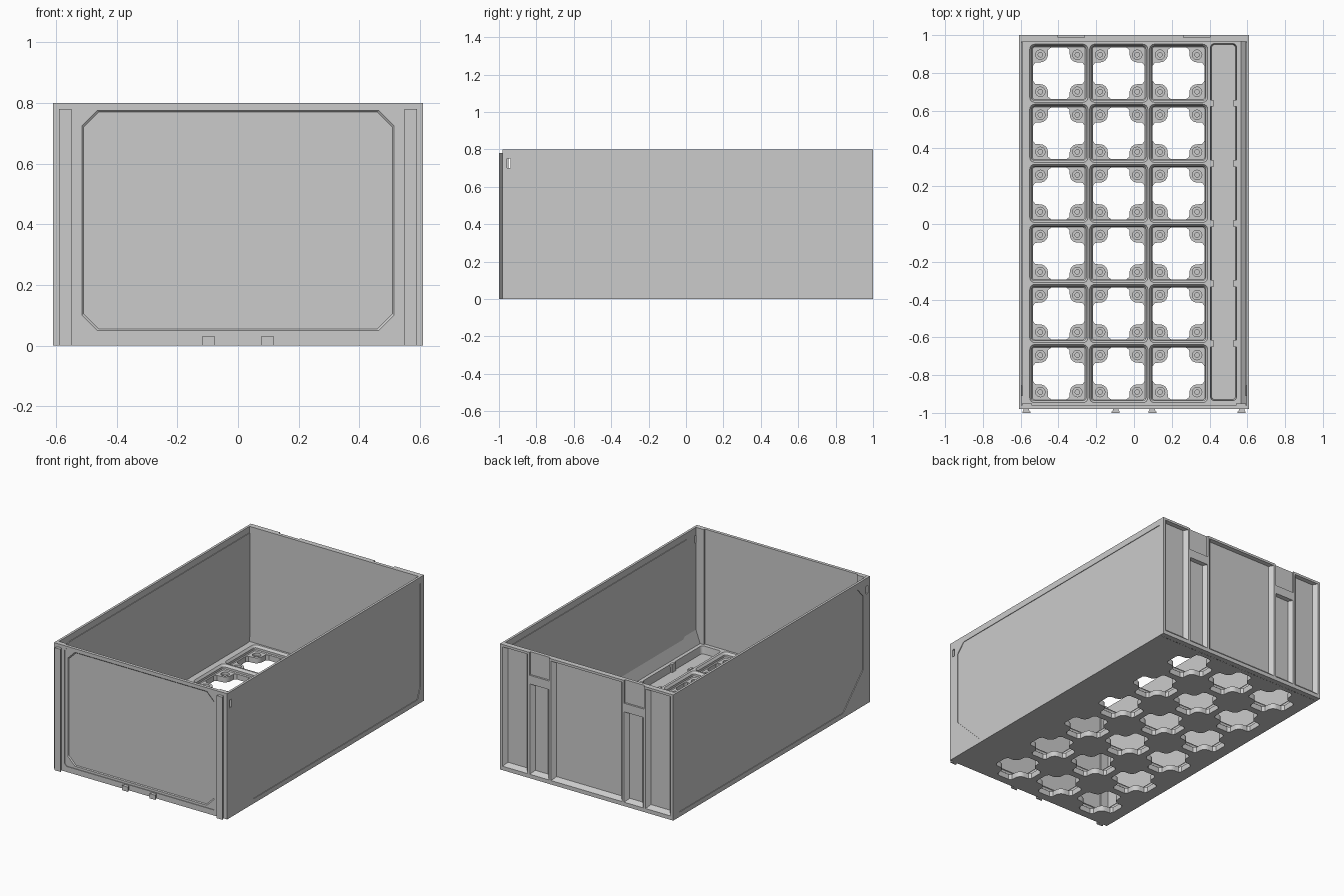
import bpy, bmesh
from math import cos, sin, pi
from mathutils import Vector

if "Cube" in bpy.data.objects:
    bpy.data.objects.remove(bpy.data.objects["Cube"])


def add_object(name, bm):
    bmesh.ops.remove_doubles(bm, verts=bm.verts, dist=1e-5)
    bmesh.ops.recalc_face_normals(bm, faces=bm.faces)
    me = bpy.data.meshes.new(name)
    bm.to_mesh(me)
    bm.free()
    ob = bpy.data.objects.new(name, me)
    bpy.context.collection.objects.link(ob)
    return ob


def loft(bm, loops, caps=True):
    rows = [[bm.verts.new(p) for p in lp] for lp in loops]
    n = len(rows[0])
    for a, b in zip(rows, rows[1:]):
        for i in range(n):
            bm.faces.new((a[i], a[(i + 1) % n], b[(i + 1) % n], b[i]))
    if caps:
        bm.faces.new(rows[0])
        bm.faces.new(rows[-1])


def on(axis, pts, d):
    """Place 2D points on the plane at distance d along an axis."""
    if axis == 'X':
        return [(d, u, v) for u, v in pts]
    if axis == 'Y':
        return [(u, d, v) for u, v in pts]
    return [(u, v, d) for u, v in pts]


def rect(a, b, c, d):
    return [(a, c), (b, c), (b, d), (a, d)]


def octagon(a, b, c, d, k):
    return [(a + k, c), (b - k, c), (b, c + k), (b, d - k), (b - k, d), (a + k, d), (a, d - k), (a, c + k)]


def prism(bm, axis, pts, lo, hi):
    loft(bm, [on(axis, pts, lo), on(axis, pts, hi)])


def cut(ob, bm):
    cutter = add_object("cutter", bm)
    cutter.hide_render = True
    m = ob.modifiers.new("cut", 'BOOLEAN')
    m.operation, m.solver, m.object = 'DIFFERENCE', 'EXACT', cutter
    dg = bpy.context.evaluated_depsgraph_get()
    me = bpy.data.meshes.new_from_object(ob.evaluated_get(dg))
    ob.modifiers.clear()
    ob.data = me
    bpy.data.objects.remove(cutter)


def sheet(bm, loops, z):
    """Flat filled face at height z; inner loops become holes."""
    cu = bpy.data.curves.new("sheet", 'CURVE')
    cu.dimensions, cu.fill_mode = '2D', 'BOTH'
    for lp in loops:
        s = cu.splines.new('POLY')
        s.points.add(len(lp) - 1)
        for p, (x, y) in zip(s.points, lp):
            p.co = (x, y, 0, 1)
        s.use_cyclic_u = True
    ob = bpy.data.objects.new("sheet", cu)
    bpy.context.collection.objects.link(ob)
    dg = bpy.context.evaluated_depsgraph_get()
    me = bpy.data.meshes.new_from_object(ob.evaluated_get(dg))
    for v in me.vertices:
        v.co.z = z
    bm.from_mesh(me)
    bpy.data.objects.remove(ob)
    bpy.data.meshes.remove(me)


def circle(cx, cy, r, n=20):
    return [(cx + r * cos(2 * pi * i / n), cy + r * sin(2 * pi * i / n)) for i in range(n)]


def rounded(cx, cy, hx, hy, r, n=5):
    out = []
    for q, (sx, sy) in enumerate([(1, 1), (-1, 1), (-1, -1), (1, -1)]):
        for i in range(n):
            a = (q + i / (n - 1)) * pi / 2
            out.append((cx + sx * (hx - r) + r * cos(a), cy + sy * (hy - r) + r * sin(a)))
    return out


def cross_hole(cx, cy):
    quad = [(.137, .04), (.125, .056)]
    quad += [(.098 + .04 * cos(a), .098 + .04 * sin(a)) for a in [-pi / 2 - i * pi / 16 for i in range(9)]]
    quad += [(.056, .125), (.04, .137)]
    out = []
    for q in range(4):
        c, s = [(1, 0), (0, 1), (-1, 0), (0, -1)][q]
        out += [(cx + c * x - s * y, cy + s * x + c * y) for x, y in quad]
    return out


# Floor: grid of stepped sockets with cross openings and magnet seats
BASE, TOP = .035, .068
outer = rect(-.595, .595, -.96, .965)
bm = bmesh.new()
bottoms, tops = [], []
for i in range(3):
    for j in range(6):
        cx, cy = -.398 + .317 * i, .003 + .318 * (j - 2.5)
        hole = cross_hole(cx, cy)
        bottoms.append(hole)
        loft(bm, [on('Z', hole, 0), on('Z', hole, BASE)], False)
        steps = [(.139, .012, BASE), (.1435, .016, .0405), (.1435, .016, .054), (.154, .026, TOP)]
        rings = [rounded(cx, cy, h, h, r) for h, r, z in steps]
        loft(bm, [on('Z', p, s[2]) for p, s in zip(rings, steps)], False)
        tops.append(rings[-1])
        seats = []
        for sx in (-1, 1):
            for sy in (-1, 1):
                c = (cx + sx * .098, cy + sy * .098)
                big, small = circle(*c, .025), circle(*c, .012)
                seats.append(big)
                loft(bm, [on('Z', big, .018), on('Z', big, BASE)], False)
                sheet(bm, [big, small], .018)
                loft(bm, [on('Z', small, .008), on('Z', small, .018)], False)
                sheet(bm, [small], .008)
        sheet(bm, [rings[0], hole] + seats, BASE)
channel_top = rounded(.474, .01, .069, .945, .02)
channel_low = rounded(.474, .01, .064, .94, .02)
loft(bm, [on('Z', channel_low, .02), on('Z', channel_top, TOP)], False)
sheet(bm, [channel_low], .02)
sheet(bm, [outer] + bottoms, 0)
sheet(bm, [outer, channel_top] + tops, TOP)
floor = add_object("grid_floor", bm)

# Small clips along the side channel
bm = bmesh.new()
for j in range(5):
    y = .003 + .318 * (j - 2)
    for a, b in ((.403, .42), (.528, .545)):
        prism(bm, 'Z', rect(a, b, y - .018, y + .018), .02, TOP + .004)
add_object("channel_clips", bm)

# Side walls with shallow outer panel, matching raised inner panel and a small window
panel = [(-.91, .23), (-.71, .03), (.935, .03), (.963, .1), (.963, .76), (-.855, .76), (-.91, .70)]
bm = bmesh.new()
prism(bm, 'X', rect(-.98, .966, 0, .8), .595, .61)
side = add_object("side_walls", bm)
bm = bmesh.new()
prism(bm, 'X', panel, .606, .62)
prism(bm, 'X', rect(-.957, -.938, .70, .75), .55, .65)
cut(side, bm)
bm = bmesh.new()
bm.from_mesh(side.data)
prism(bm, 'X', panel, .591, .5951)
bm.to_mesh(side.data)
bm.free()
side.modifiers.new("mirror", 'MIRROR')

# Sloped strip at the foot of the right wall
bm = bmesh.new()
prism(bm, 'Y', [(.565, TOP - .002), (.5955, TOP - .002), (.5955, .15)], -.96, .966)
add_object("wall_foot", bm)

# Front wall with stepped recess
bm = bmesh.new()
prism(bm, 'Y', rect(-.595, .595, 0, .8), -.98, -.96)
front = add_object("front_wall", bm)
bm = bmesh.new()
prism(bm, 'Y', octagon(-.535, .535, .035, .787, .015), -1, -.976)
cut(front, bm)
bm = bmesh.new()
loft(bm, [on('Y', octagon(-.515, .515, .05, .775, .05), -1),
          on('Y', octagon(-.515, .515, .05, .775, .05), -.976),
          on('Y', octagon(-.51, .51, .055, .77, .05), -.971)])
cut(front, bm)

# Inner corner posts and dovetail rails on the front
bm = bmesh.new()
for s in (-1, 1):
    prism(bm, 'Z', rect(min(s * .54, s * .594), max(s * .54, s * .594), -.962, -.95), .03, .8)
add_object("corner_posts", bm)
bm = bmesh.new()
for x, h in ((-.57, .78), (.57, .78), (-.097, .03), (.097, .03)):
    prism(bm, 'Z', [(x - .014, -.972), (x + .014, -.972), (x + .014, -.985), (x + .021, -.994),
                    (x + .021, -1), (x - .021, -1), (x - .021, -.994), (x - .014, -.985)], 0, h)
add_object("dovetail_rails", bm)

# Back wall with bevelled recesses and two open-topped pockets
bm = bmesh.new()
prism(bm, 'Y', rect(-.61, .61, 0, .8), .966, 1)
back = add_object("back_wall", bm)
bm = bmesh.new()
for a, b, c, d in ((.415, .592, .025, .785), (-.592, -.415, .025, .785), (.265, .40, .025, .60),
                   (-.40, -.265, .025, .60), (-.25, .25, .025, .785)):
    e = .022
    loft(bm, [on('Y', rect(a, b, c, d), 1.02), on('Y', rect(a, b, c, d), 1),
              on('Y', rect(a + e, b - e, c + e, d - .005), .976)])
for s in (-1, 1):
    prism(bm, 'Y', rect(s * .333 - .07, s * .333 + .07, .655, .85), .988, 1.02)
cut(back, bm)

# Smooth the rounded parts of the floor only
bpy.ops.object.select_all(action='DESELECT')
floor.select_set(True)
bpy.context.view_layer.objects.active = floor
bpy.ops.object.shade_smooth_by_angle()
